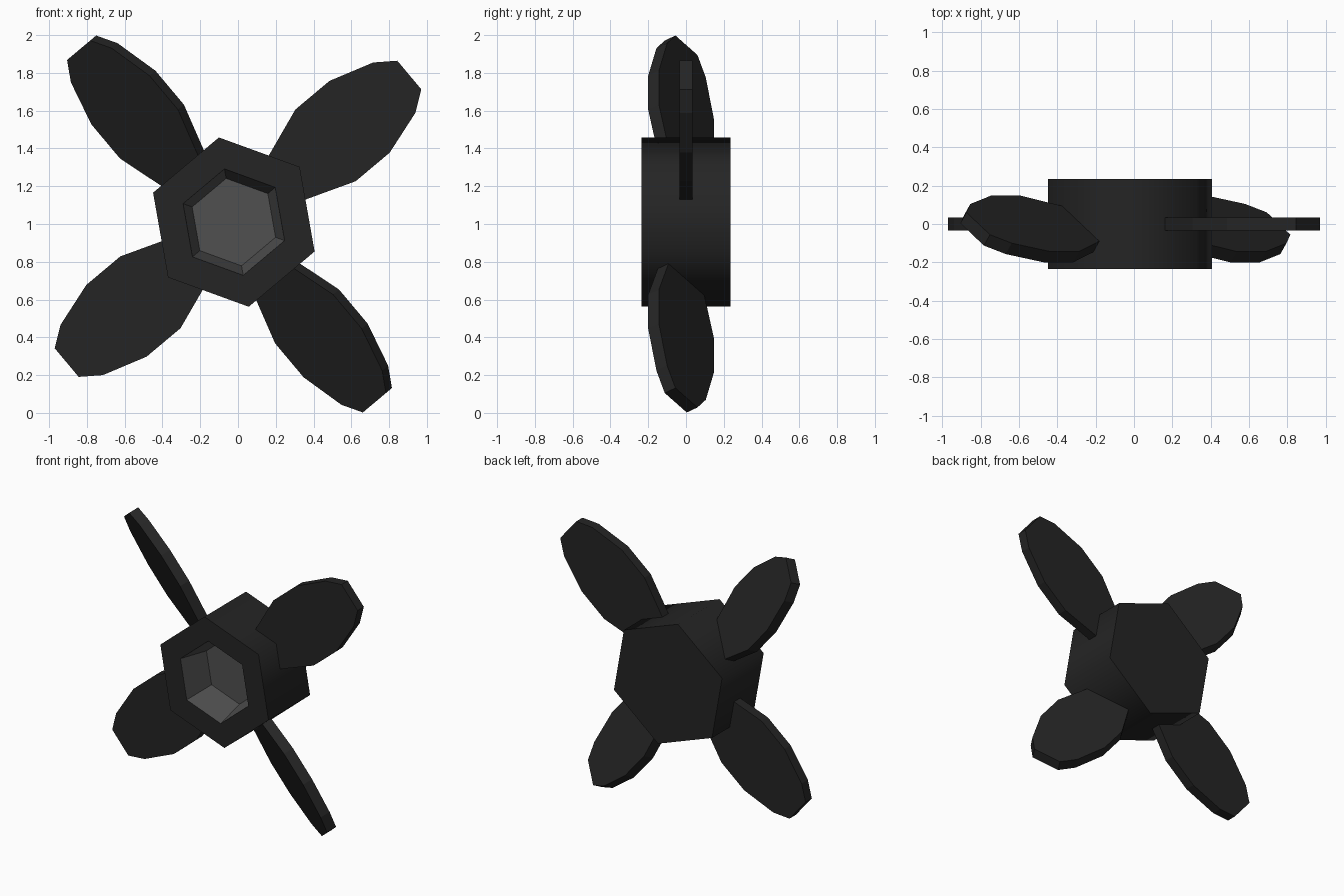
import bpy, bmesh, math
from mathutils import Vector

if "Cube" in bpy.data.objects:
    bpy.data.objects.remove(bpy.data.objects["Cube"])


def material(name, value):
    m = bpy.data.materials.new(name)
    m.diffuse_color = (value, value, value, 1)
    m.use_nodes = True
    m.node_tree.nodes["Principled BSDF"].inputs["Base Color"].default_value = m.diffuse_color
    return m


BLACK = material("black", 0.018)
GREY = material("grey", 0.08)


def make_object(name, bm, mats):
    bmesh.ops.recalc_face_normals(bm, faces=bm.faces)
    me = bpy.data.meshes.new(name)
    bm.to_mesh(me)
    bm.free()
    for m in mats:
        me.materials.append(m)
    ob = bpy.data.objects.new(name, me)
    bpy.context.collection.objects.link(ob)
    return ob


# Hexagonal hub: rings from back rim, front rim, recess lip to recess floor
def hub():
    bm = bmesh.new()
    rings = []
    for radius, y in ((0.455, 0.235), (0.455, -0.235), (0.286, -0.235), (0.235, -0.01)):
        ring = []
        for i in range(6):
            a = math.radians(100 + 60 * i)
            ring.append(bm.verts.new((-0.022 + radius * math.cos(a), y,
                                      1.01 + radius * math.sin(a))))
        rings.append(ring)
    bm.faces.new(rings[0])
    for k in range(3):
        for i in range(6):
            j = (i + 1) % 6
            f = bm.faces.new((rings[k][i], rings[k][j], rings[k + 1][j], rings[k + 1][i]))
            f.smooth = k == 0               # outer wall is smooth
            f.material_index = 1 if k == 2 else 0
    bm.faces.new(rings[3]).material_index = 1
    make_object("hub", bm, (BLACK, GREY))


# Flat blade: half outline as (distance along, half width), mirrored and extruded
HALF = [(0.335, 0.150), (0.605, 0.248), (0.84, 0.248), (1.08, 0.174), (1.184, 0.099)]
OUTLINE = HALF + [(u, -v) for u, v in reversed(HALF)]


def blade(name, centre, angle, tilt=0.0, shift=0.0):
    a, t = math.radians(angle), math.radians(tilt)
    along = Vector((math.cos(a), 0, math.sin(a)))
    side = Vector((-along.z, 0, along.x))
    depth = Vector((0, 1, 0))
    across = side * math.cos(t) - depth * math.sin(t)
    normal = side * math.sin(t) + depth * math.cos(t)
    bm = bmesh.new()
    rings = [[bm.verts.new(Vector(centre) + along * (u + shift) + across * v + normal * n)
              for u, v in OUTLINE] for n in (-0.035, 0.035)]
    for r in rings:
        bm.faces.new(r)
    count = len(OUTLINE)
    for i in range(count):
        j = (i + 1) % count
        bm.faces.new((rings[0][i], rings[0][j], rings[1][j], rings[1][i]))
    make_object(name, bm, (BLACK,))


hub()
# Straight pair, then the pair tilted about its own length
blade("upper_right_blade", (0, 0, 1.0275), 40)
blade("lower_left_blade", (0, 0, 1.0275), 220)
blade("upper_left_blade", (-0.045, -0.026, 1.0), 130, -36, 0.034)
blade("lower_right_blade", (-0.045, -0.026, 1.0), 310, 36, 0.034)
